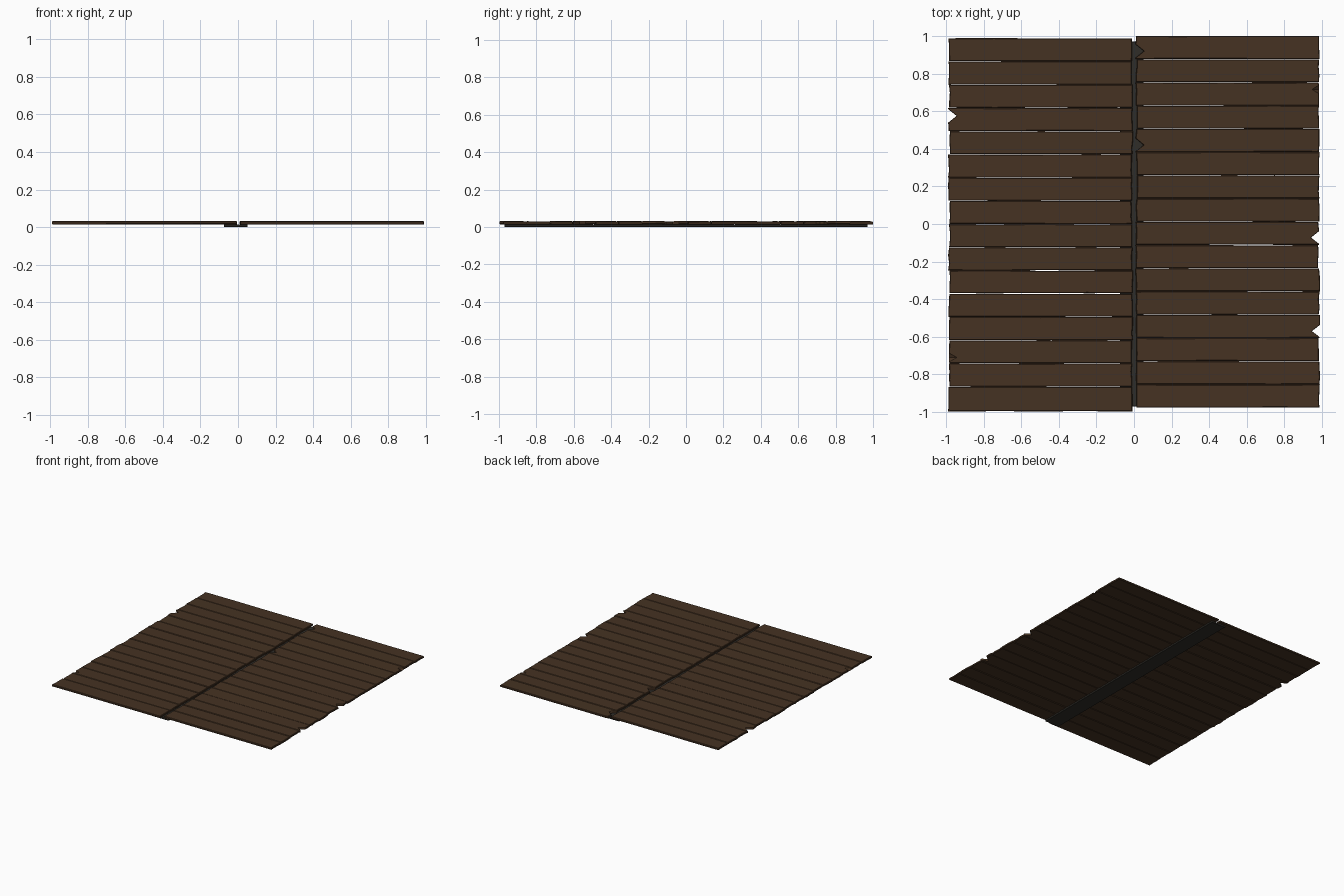
import bpy, bmesh, random

if "Cube" in bpy.data.objects:
    bpy.data.objects.remove(bpy.data.objects["Cube"])

random.seed(4)


def material(name, rgb):
    m = bpy.data.materials.new(name)
    m.diffuse_color = (*rgb, 1)
    m.use_nodes = True
    m.node_tree.nodes["Principled BSDF"].inputs["Base Color"].default_value = m.diffuse_color
    return m


WOOD = material("dark_wood", (0.06, 0.032, 0.016))
BEAM = material("beam_wood", (0.03, 0.027, 0.022))


def finish(bm, name, mat):
    bmesh.ops.recalc_face_normals(bm, faces=bm.faces)
    me = bpy.data.meshes.new(name)
    bm.to_mesh(me)
    bm.free()
    me.materials.append(mat)
    bpy.context.collection.objects.link(bpy.data.objects.new(name, me))


def jit(a):
    return random.uniform(-a, a)


def end_points(x, side, y0, y1, notch):
    """Worn plank end from y0 up to y1; notch = (y, depth, half height)."""
    h = y1 - y0
    pts = [[x - side * random.uniform(0, .006), y0 + h * t, side]
           for t in (0, .3, .65, 1)]
    if notch:
        ny, depth, r = notch
        pts = [pts[0], [x, ny - r, side], [x - side * depth, ny, side],
               [x, ny + r, side], pts[-1]]
    return pts


def plank(name, x0, x1, y0, y1, notches, shallow):
    # outline, counter-clockwise, with slightly wavy long edges
    right = end_points(x1, 1, y0, y1, notches.get(1))
    left = end_points(x0, -1, y0, y1, notches.get(-1))[::-1]
    xs = [x0 + (x1 - x0) * t for t in (.25, .5, .75)]
    low = [[x, y0 + jit(.0012), 0] for x in xs]
    high = [[x, y1 + jit(.0012), 0] for x in xs[::-1]]
    outline = right + high + left + low
    cx, cy = (x0 + x1) / 2, (y0 + y1) / 2
    half = (y1 - y0) / 2
    tilt_x, tilt_y, lift = jit(.0015), jit(.012), jit(.001)
    bm = bmesh.new()
    rings = []
    # chamfered section: bottom, lower side, upper side, top
    for inset, z in ((.003, .0145), (0, .0175), (0, .0275), (.0035, .031)):
        ring = []
        for x, y, side in outline:
            # shallow chips only bite into the upper part
            if shallow and z < .02 and side and abs(x) < abs(x1 if side > 0 else x0) - .01:
                x = x1 if side > 0 else x0
            px = x - side * inset
            py = y
            if abs(y - cy) > half * .93:
                py -= inset if y > cy else -inset
            pz = z + lift + tilt_x * (x - cx) + tilt_y * (y - cy)
            ring.append(bm.verts.new((px, py, pz)))
        rings.append(ring)
    n = len(outline)
    for a, b in zip(rings, rings[1:]):
        for i in range(n):
            j = (i + 1) % n
            bm.faces.new((a[i], a[j], b[j], b[i]))
    bm.faces.new(rings[0][::-1])
    bm.faces.new(rings[-1])
    finish(bm, name, WOOD)


# broken ends: (column, row) -> {end side: (y, depth, half height)}
NOTCHES = {
    (0, 3): {-1: (.575, .045, .036)},
    (1, 7 + 1): {1: (-.072, .043, .034)},
    (1, 12): {1: (-.57, .043, .034)},
    (1, 0): {-1: (.92, .045, .036)},
    (1, 4): {-1: (.42, .043, .036)},
    (0, 13): {-1: (-.71, .04, .022)},
    (1, 2): {1: (.716, .035, .022)},
}
SHALLOW = {(0, 13), (1, 2)}

# two columns of sixteen floor planks
PITCH = .1236
for col, (xa, xb, top) in enumerate(((-.987, -.007, .988), (.009, .987, 1.0))):
    for row in range(16):
        y1 = top - row * PITCH
        y0 = y1 - .1222
        if (col, row) == (0, 15):
            y0 = -.997
        if (col, row) == (0, 10):
            y0 += .003
        plank(f"plank_{col}_{row}", xa + jit(.003), xb + jit(.003), y0, y1,
              NOTCHES.get((col, row), {}), (col, row) in SHALLOW)

# flat joist under the seam
bm = bmesh.new()
bmesh.ops.create_cube(bm, size=1)
for v in bm.verts:
    v.co = (-.012 + v.co.x * .126, v.co.y * 1.94, .0072 + v.co.z * .0144)
bmesh.ops.bevel(bm, geom=bm.edges[:], offset=.002, segments=1, affect='EDGES')
finish(bm, "centre_joist", BEAM)
